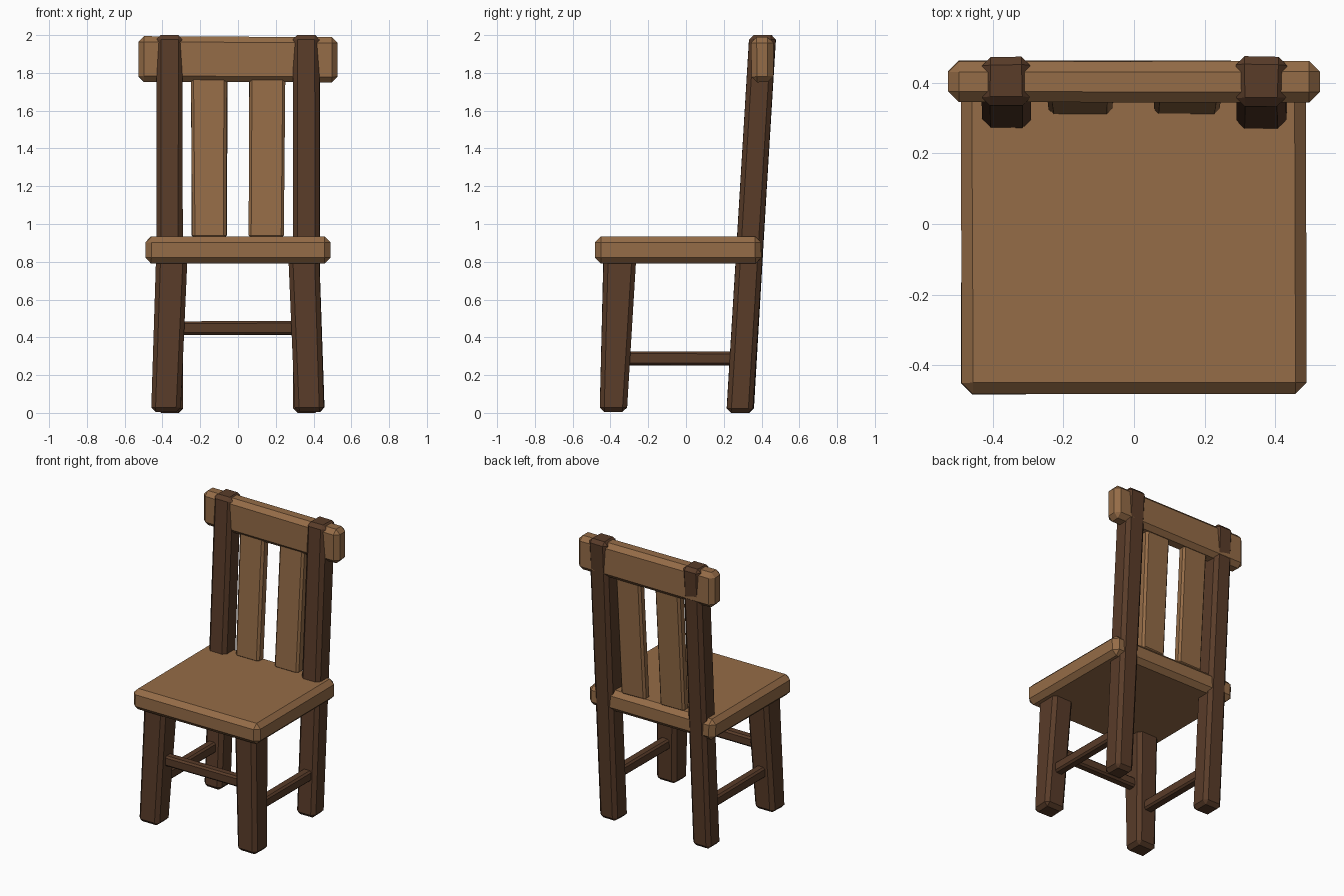
import bpy, bmesh, random
from mathutils import Vector

if "Cube" in bpy.data.objects:
    bpy.data.objects.remove(bpy.data.objects["Cube"])

random.seed(4)


def material(name, color):
    m = bpy.data.materials.new(name)
    m.diffuse_color = color
    m.use_nodes = True
    m.node_tree.nodes["Principled BSDF"].inputs["Base Color"].default_value = m.diffuse_color
    return m


LIGHT = material("light_wood", (0.30, 0.15, 0.063, 1))
DARK = material("dark_wood", (0.10, 0.045, 0.022, 1))


def beam(name, start, end, start_size, end_size, u, v, mat, chamfer, jitter=0.004):
    """Hand-cut chamfered beam; u and v are the axes of its cross-section."""
    bm = bmesh.new()
    u, v = Vector(u), Vector(v)
    rings = []
    for c, (a, b) in ((start, start_size), (end, end_size)):
        ring = []
        for s, t in ((-1, -1), (1, -1), (1, 1), (-1, 1)):
            p = Vector(c) + u * (s * a / 2) + v * (t * b / 2)
            wobble = [random.uniform(-jitter, jitter) for _ in range(2)]
            ring.append(bm.verts.new(p + u * wobble[0] + v * wobble[1]))
        rings.append(ring)
    bm.faces.new(rings[0][::-1])
    bm.faces.new(rings[1])
    for i in range(4):
        j = (i + 1) % 4
        bm.faces.new((rings[0][i], rings[0][j], rings[1][j], rings[1][i]))
    bmesh.ops.recalc_face_normals(bm, faces=bm.faces)
    bmesh.ops.bevel(bm, geom=bm.edges[:], offset=chamfer, segments=1,
                    affect='EDGES', profile=0.5)
    me = bpy.data.meshes.new(name)
    bm.to_mesh(me)
    bm.free()
    me.materials.append(mat)
    ob = bpy.data.objects.new(name, me)
    bpy.context.collection.objects.link(ob)
    return ob


X, Y, Z = (1, 0, 0), (0, 1, 0), (0, 0, 1)

# Seat board
beam("seat", (0, -0.04, 0.79), (0, -0.04, 0.935), (0.98, 0.88), (0.98, 0.88),
     X, Y, LIGHT, 0.032)

# Top rail of the backrest
beam("top_rail", (-0.527, 0.403, 1.872), (0.527, 0.403, 1.872),
     (0.118, 0.24), (0.118, 0.24), Y, Z, LIGHT, 0.03)

for side, s in (("left", -1), ("right", 1)):
    # Back legs run up into the leaning backrest posts
    beam("back_leg_" + side, (s * 0.363, 0.286, 0), (s * 0.363, 0.408, 2.0),
         (0.14, 0.14), (0.14, 0.14), X, Y, DARK, 0.024)
    # Splayed front legs, top hidden inside the seat
    beam("front_leg_" + side, (s * 0.38, -0.385, 0.005), (s * 0.35, -0.35, 0.84),
         (0.155, 0.145), (0.165, 0.17), X, Y, DARK, 0.024)
    # Backrest slats
    beam("back_slat_" + side, (s * 0.152, 0.345, 0.925), (s * 0.152, 0.398, 1.80),
         (0.185, 0.062), (0.19, 0.062), X, Y, LIGHT, 0.014)
    # Side stretchers
    beam("side_stretcher_" + side, (s * 0.37, -0.36, 0.288), (s * 0.37, 0.29, 0.288),
         (0.065, 0.072), (0.065, 0.072), X, Z, DARK, 0.012, 0.002)

# Front stretcher
beam("front_stretcher", (-0.36, -0.365, 0.45), (0.36, -0.365, 0.45),
     (0.065, 0.072), (0.065, 0.072), Y, Z, DARK, 0.012, 0.002)
